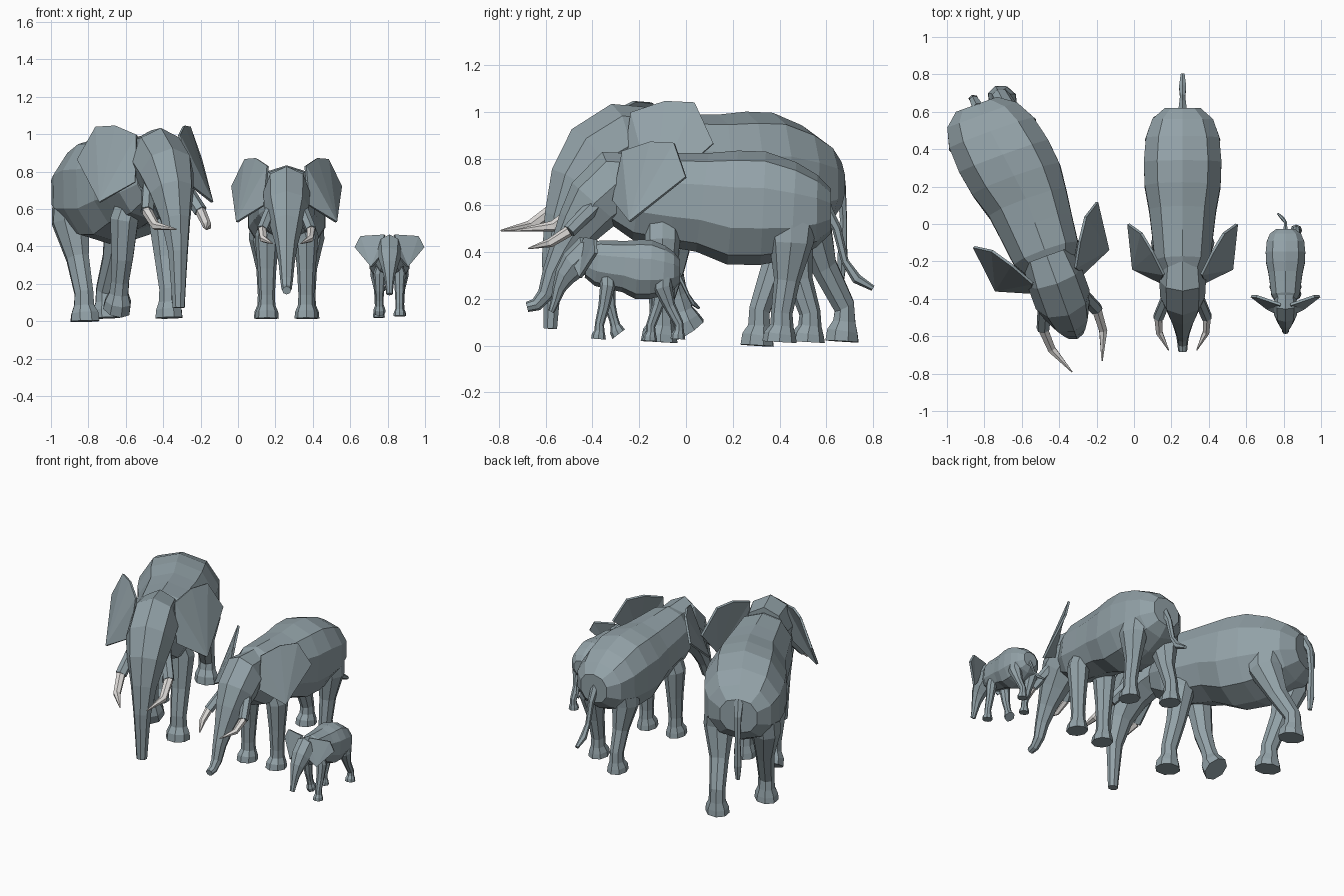
import bpy, bmesh, math
from mathutils import Vector, Matrix

if "Cube" in bpy.data.objects:
    bpy.data.objects.remove(bpy.data.objects["Cube"])


def material(name, rgb):
    m = bpy.data.materials.new(name)
    m.diffuse_color = (*rgb, 1)
    m.use_nodes = True
    m.node_tree.nodes["Principled BSDF"].inputs["Base Color"].default_value = m.diffuse_color
    return m


SKIN = material("grey_skin", (0.29, 0.36, 0.39))
IVORY = material("ivory", (0.74, 0.72, 0.70))


def finish(bm, name, mat, xf):
    """Bend the rear sideways, place in the world and make the object."""
    matrix, bend = xf
    for v in bm.verts:
        v.co.x -= bend * max(0, v.co.y - .1)
    bmesh.ops.transform(bm, matrix=matrix, verts=bm.verts)
    bmesh.ops.recalc_face_normals(bm, faces=bm.faces)
    me = bpy.data.meshes.new(name)
    bm.to_mesh(me)
    bm.free()
    me.materials.append(mat)
    ob = bpy.data.objects.new(name, me)
    bpy.context.collection.objects.link(ob)
    return ob


def sq(c, e):
    return math.copysign(abs(c) ** e, c)


def tube(name, secs, sides, mat, xf, side=1, e=1):
    """Loft rings along a path; each section is x, y, z, half width, half depth."""
    bm = bmesh.new()
    pts = [Vector((s[0] * side, s[1], s[2])) for s in secs]
    rings = []
    for i, s in enumerate(secs):
        t = (pts[min(i + 1, len(pts) - 1)] - pts[max(i - 1, 0)]).normalized()
        u = Vector((1, 0, 0))
        u = (u - t * t.dot(u)).normalized()
        v = t.cross(u)
        ring = []
        for k in range(sides):
            a = math.pi / 2 + 2 * math.pi * k / sides
            ring.append(bm.verts.new(pts[i] + u * sq(math.cos(a), e) * s[3]
                                     + v * sq(math.sin(a), e) * s[4]))
        rings.append(ring)
    for a, b in zip(rings, rings[1:]):
        for k in range(sides):
            j = (k + 1) % sides
            bm.faces.new((a[k], a[j], b[j], b[k]))
    bm.faces.new(rings[0])
    bm.faces.new(rings[-1])
    return finish(bm, name, mat, xf)


def ear(name, pts, xf, side):
    bm = bmesh.new()
    f = bm.faces.new([bm.verts.new((x * side, y, z)) for x, y, z in pts])
    bmesh.ops.triangulate(bm, faces=[f])
    ob = finish(bm, name, SKIN, xf)
    mod = ob.modifiers.new("thickness", 'SOLIDIFY')
    mod.thickness = 0.014
    mod.offset = 0


# y, top z, bottom z, half width
BODY = [(-.30, .80, .52, .10), (-.20, .83, .45, .155), (-.05, .825, .42, .172),
        (.07, .825, .40, .187), (.20, .835, .345, .212), (.33, .83, .345, .217),
        (.46, .785, .37, .205), (.56, .73, .42, .17), (.62, .67, .48, .10)]


def elephant(name, xf, head, ears, feet, tail, tusk=None, spread=.105):
    # body
    tube(name + "_body", [(0, y, (t + b) / 2, w, (t - b) / 2) for y, t, b, w in BODY],
         10, SKIN, xf, e=.88)
    # head and trunk
    tube(name + "_head_trunk", [(0, *s) for s in head], 8, SKIN, xf)
    # tail with tuft
    r = [.028, .02, .016, .022, .012]
    tube(name + "_tail", [(*p, q, q) for p, q in zip(tail, r)], 6, SKIN, xf)
    for side, tag in ((1, "left"), (-1, "right")):
        ear(f"{name}_{tag}_ear", ears, xf, side)
        # legs: sole y, sole z, ankle shift back for a lifted foot
        for part, hip in (("front", -.10), ("hind", .45)):
            sy, sz, lift = feet[part + "_" + tag]
            ay, az = sy - lift, sz + .075
            ky = hip + (ay - hip) * .45
            if part == "front":
                x = spread
                top = [(x - .04, hip, .60, .05, .08), (x, hip, .45, .066, .075)]
            else:
                x = .112
                top = [(x, hip, .58, .08, .12), (x + .01, hip, .44, .08, .095)]
            secs = top + [(x, ky, .28, .05, .056), (x, ay, az + .05, .042, .046),
                          (x, ay + lift * .3, az - .005, .045, .05),
                          (x, sy - lift * .4 - .008, sz + .035, .06, .068),
                          (x, sy - .01, sz, .063, .074)]
            tube(f"{name}_{tag}_{part}_leg", secs, 8, SKIN, xf, side)
        if tusk:
            # tusk sleeve and tusk
            b = tusk[0]
            tube(f"{name}_{tag}_tusk_sleeve",
                 [(.08, b[1] + .12, b[2] + .12, .03, .035), (*b, .03, .03)],
                 6, SKIN, xf, side)
            tube(f"{name}_{tag}_tusk",
                 [(*p, q, q) for p, q in zip(tusk, (.024, .02, .003))],
                 6, IVORY, xf, side)


def place(x, y, z, deg, scale, pivot, bend=0):
    return (Matrix.Translation((x, y, z)) @ Matrix.Rotation(math.radians(deg), 4, 'Z')
            @ Matrix.Diagonal((*scale, 1)) @ Matrix.Translation((0, -pivot, 0))), bend


# head and trunk sections: y, z, half width, half depth
HEAD_COW = [(-.20, .69, .11, .13), (-.30, .69, .125, .15), (-.39, .61, .12, .13),
            (-.455, .515, .09, .10), (-.52, .41, .06, .065), (-.57, .31, .043, .045),
            (-.60, .22, .034, .035), (-.64, .175, .028, .028), (-.68, .165, .024, .022)]
HEAD_BULL = [(-.21, .71, .11, .14), (-.32, .715, .125, .15), (-.435, .66, .125, .14),
             (-.51, .57, .10, .11), (-.565, .45, .068, .072), (-.60, .31, .046, .046),
             (-.605, .18, .036, .036), (-.61, .06, .028, .028)]
HEAD_CALF = [(-.21, .70, .11, .13), (-.33, .71, .125, .15), (-.45, .62, .12, .13),
             (-.53, .53, .09, .10), (-.585, .43, .06, .065), (-.62, .33, .042, .045),
             (-.66, .24, .034, .03)]

EARS = [(.10, -.27, .83), (.16, -.15, .87), (.22, -.05, .865), (.29, 0, .72),
        (.265, -.24, .53), (.12, -.31, .62)]
EARS_BULL = [(x * .99, y - .04, z) for x, y, z in EARS]
EARS_CALF = [(.05, -.32, .85), (.30, -.22, .835), (.36, -.215, .72),
             (.19, -.37, .52), (.08, -.44, .64)]

# foot positions: sole y, sole z, lift
STRIDE = {"front_left": (-.18, .015, 0), "front_right": (.02, .055, .06),
          "hind_right": (.33, 0, 0), "hind_left": (.61, .015, .0)}
STAND = {"front_left": (-.10, .015, 0), "front_right": (-.11, .015, 0),
         "hind_right": (.53, .015, 0), "hind_left": (.41, .015, 0)}

elephant("large_elephant", place(-.574, .126, 0, 20, (1.22, 1.078, 1.2), .087, .12),
         HEAD_BULL, EARS_BULL, STRIDE,
         [(0, .60, .66), (0, .645, .58), (0, .655, .45), (0, .65, .31), (0, .645, .23)],
         [(.125, -.54, .49), (.12, -.65, .425), (.07, -.79, .41)], .09)

elephant("medium_elephant", place(.26, 0, 0, 0, (1, 1, 1), 0),
         HEAD_COW, EARS, STAND,
         [(0, .59, .60), (0, .645, .50), (0, .68, .36), (0, .73, .285), (0, .80, .245)],
         [(.13, -.50, .49), (.125, -.58, .44), (.075, -.675, .415)])

elephant("small_elephant", place(.81, -.585, .02, 0, (.51, .43, .52), -.68),
         HEAD_CALF, EARS_CALF, STRIDE,
         [(0, .59, .56), (0, .65, .47), (0, .70, .38), (-.03, .75, .31), (-.08, .81, .27)])
